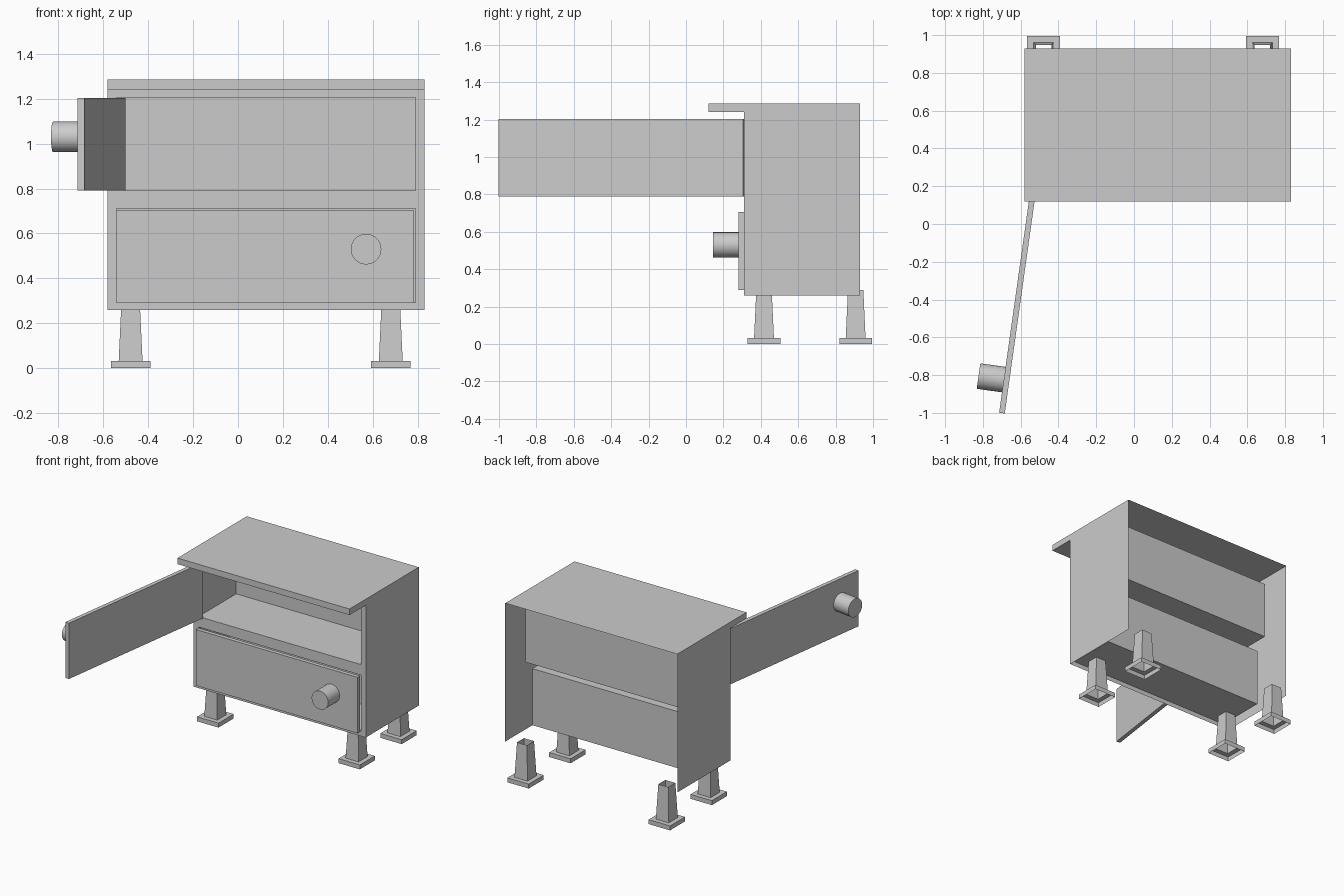
import bpy, bmesh, math
from mathutils import Matrix, Vector

if "Cube" in bpy.data.objects:
    bpy.data.objects.remove(bpy.data.objects["Cube"])

X0, X1 = -0.58, 0.83          # cabinet sides
BACK, FRONT, LIP = 0.93, 0.31, 0.12
Z0, ZLIP, Z1 = 0.26, 1.24, 1.285


def make_object(name, bm, smooth=False):
    bmesh.ops.remove_doubles(bm, verts=bm.verts, dist=0.0005)
    mesh = bpy.data.meshes.new(name)
    bm.to_mesh(mesh)
    bm.free()
    ob = bpy.data.objects.new(name, mesh)
    bpy.context.collection.objects.link(ob)
    if smooth:
        bpy.ops.object.select_all(action='DESELECT')
        bpy.context.view_layer.objects.active = ob
        ob.select_set(True)
        bpy.ops.object.shade_smooth_by_angle(angle=math.radians(40))
    return ob


def face(bm, pts):
    return bm.faces.new([bm.verts.new(p) for p in pts])


def loft(bm, rings):
    """Skin consecutive closed rings of points."""
    for a, b in zip(rings, rings[1:]):
        n = len(a)
        for i in range(n):
            j = (i + 1) % n
            face(bm, [a[i], a[j], b[j], b[i]])


def xz_rect(x0, x1, z0, z1, y):
    return [(x0, y, z0), (x1, y, z0), (x1, y, z1), (x0, y, z1)]


# Cabinet: thin shell, open at the back and underneath
bm = bmesh.new()
profile = [(BACK, Z1), (LIP, Z1), (LIP, ZLIP), (FRONT, ZLIP)]
for (ya, za), (yb, zb) in zip(profile, profile[1:]):
    face(bm, [(X0, ya, za), (X0, yb, zb), (X1, yb, zb), (X1, ya, za)])
side = profile + [(FRONT, Z0), (BACK, Z0)]
face(bm, [(X1, y, z) for y, z in reversed(side)])
face(bm, [(X0, y, z) for y, z in side])

# Front frame with two recessed compartments
xs = [X0, -0.54, 0.79, X1]
zs = [Z0, 0.293, 0.712, 0.79, 1.205, ZLIP]
recess_back = {(1, 1): 0.67, (1, 3): 0.75}
for i in range(len(xs) - 1):
    for k in range(len(zs) - 1):
        cell = (xs[i], xs[i + 1], zs[k], zs[k + 1])
        front = xz_rect(*cell, FRONT)
        if (i, k) in recess_back:
            rear = xz_rect(*cell, recess_back[i, k])
            loft(bm, [front, rear])
            face(bm, rear)
        else:
            face(bm, front)
make_object("cabinet_body", bm)


# Doors hinged at the left, each with a round knob
def door(name, hinge, angle, length, height, knob_x):
    place = Matrix.Translation(hinge) @ Matrix.Rotation(math.radians(angle), 4, 'Z')
    thick, knob_depth = 0.03, 0.135
    bm = bmesh.new()
    bmesh.ops.create_cube(bm, size=1, matrix=Matrix.Translation(
        (length / 2, thick / 2, height / 2)) @ Matrix.Diagonal((length, thick, height, 1)))
    make_object(name, bm).matrix_world = place
    bm = bmesh.new()
    bmesh.ops.create_cone(
        bm, cap_ends=True, segments=32, radius1=0.068, radius2=0.068, depth=knob_depth,
        matrix=Matrix.Translation((knob_x, -knob_depth / 2, 0.24)) @ Matrix.Rotation(math.pi / 2, 4, 'X'))
    make_object(name + "_knob", bm, smooth=True).matrix_world = place


door("lower_door", (-0.54, 0.28, 0.29), 0, 1.322, 0.415, 1.11)
door("upper_door", (-0.53, 0.31, 0.79), -98, 1.322, 0.413, 1.145)

# Hollow tapered legs on flanged feet, open at both ends
for fx, cx in (("left", -0.478), ("right", 0.68)):
    for fy, cy in (("front", 0.417), ("back", 0.907)):
        bm = bmesh.new()
        rings = []
        for half, z in ((0.0875, 0), (0.0875, 0.033), (0.053, 0.033), (0.041, 0.29)):
            rings.append([(cx + sx * half, cy + sy * half, z)
                          for sx, sy in ((-1, -1), (1, -1), (1, 1), (-1, 1))])
        loft(bm, rings)
        make_object(f"{fy}_{fx}_leg", bm)
